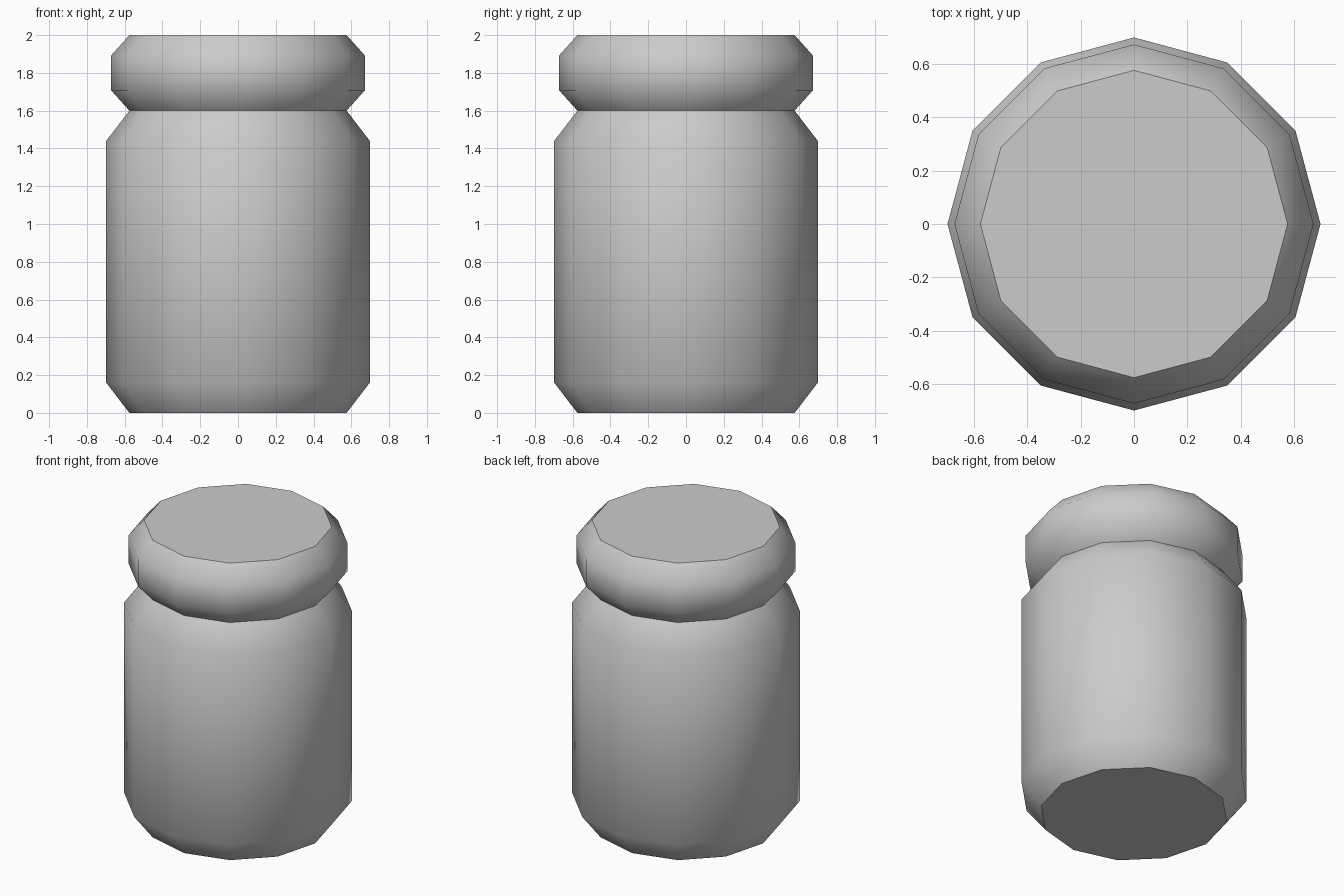
import bpy
import bmesh
from math import cos, sin, pi, radians

SIDES = 12

cube = bpy.data.objects.get("Cube")
if cube:
    bpy.data.objects.remove(cube, do_unlink=True)

grey = bpy.data.materials.new("light_grey")
grey.use_nodes = True
colour = (0.6, 0.6, 0.6, 1)
grey.diffuse_color = colour
grey.node_tree.nodes["Principled BSDF"].inputs["Base Color"].default_value = colour


def lathe(name, profile):
    """Closed twelve-sided solid from (radius, height) pairs, bottom to top."""
    bm = bmesh.new()
    rings = [[bm.verts.new((r * cos(2 * pi * i / SIDES), r * sin(2 * pi * i / SIDES), z))
              for i in range(SIDES)] for r, z in profile]
    for low, high in zip(rings, rings[1:]):
        for i in range(SIDES):
            j = (i + 1) % SIDES
            bm.faces.new((low[i], low[j], high[j], high[i]))
    bm.faces.new(rings[0][::-1])
    bm.faces.new(rings[-1])
    mesh = bpy.data.meshes.new(name)
    bm.to_mesh(mesh)
    bm.free()
    mesh.materials.append(grey)
    obj = bpy.data.objects.new(name, mesh)
    bpy.context.collection.objects.link(obj)
    # Smooth walls and shoulders, crisp flat ends
    bpy.ops.object.select_all(action="DESELECT")
    obj.select_set(True)
    bpy.context.view_layer.objects.active = obj
    bpy.ops.object.shade_smooth_by_angle(angle=radians(45))
    return obj


# Jar body with sloped foot and shoulder
lathe("jar_body", [(0.575, 0), (0.698, 0.16), (0.698, 1.44), (0.575, 1.6)])

# Lid with chamfered rims
lathe("jar_lid", [(0.575, 1.6), (0.672, 1.708), (0.672, 1.892), (0.575, 2)])
